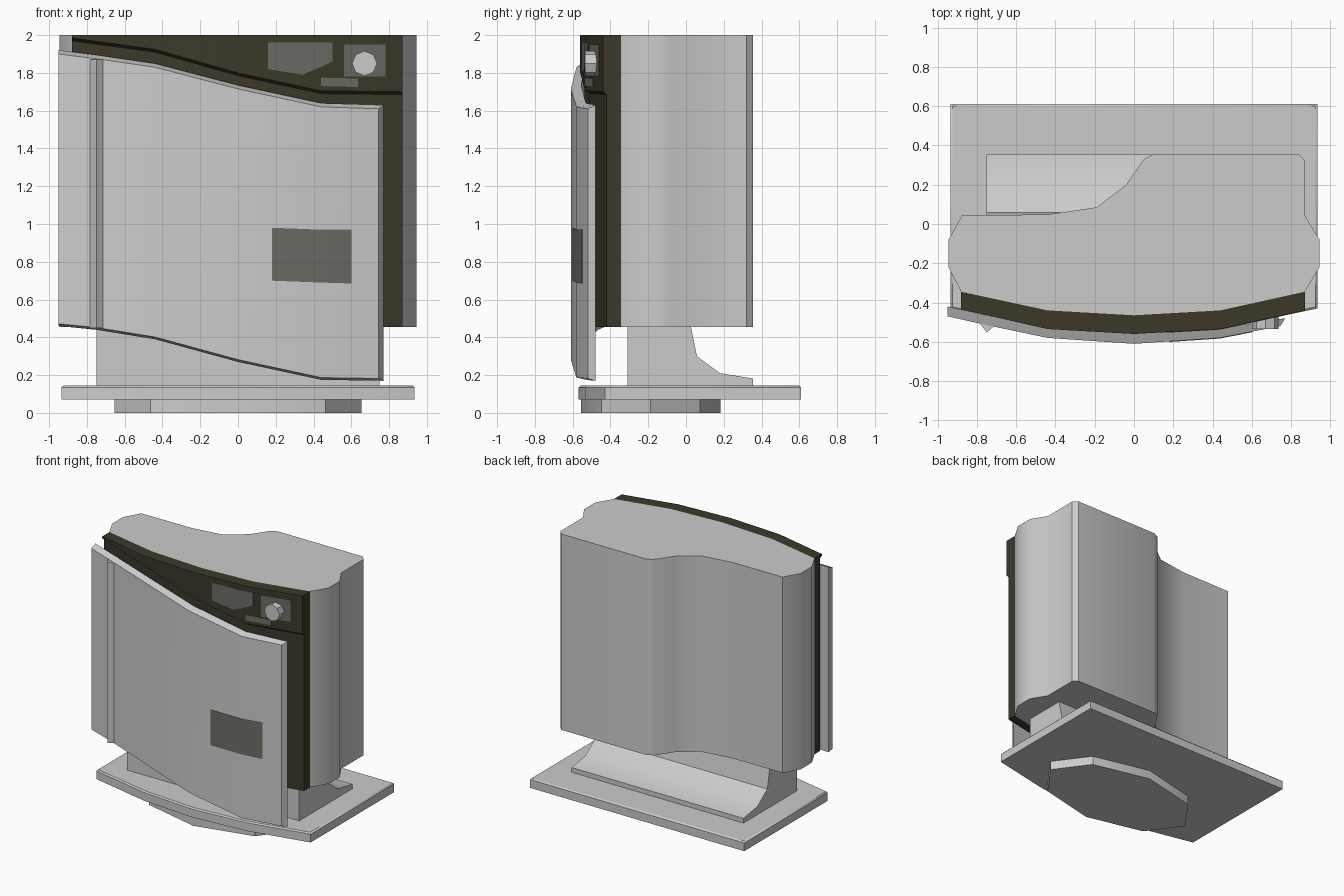
import bpy, bmesh, math

if "Cube" in bpy.data.objects:
    bpy.data.objects.remove(bpy.data.objects["Cube"])


def material(name, rgb):
    m = bpy.data.materials.new(name)
    m.diffuse_color = (*rgb, 1)
    m.use_nodes = True
    m.node_tree.nodes["Principled BSDF"].inputs["Base Color"].default_value = m.diffuse_color
    return m


DARK = material("dark_trim", (0.045, 0.04, 0.022))
GREY = material("display_grey", (0.15, 0.15, 0.13))


def finish(name, verts, faces, mat=None, angle=35):
    me = bpy.data.meshes.new(name)
    me.from_pydata(verts, [], faces)
    bm = bmesh.new()
    bm.from_mesh(me)
    bmesh.ops.recalc_face_normals(bm, faces=bm.faces)
    bm.to_mesh(me)
    bm.free()
    ob = bpy.data.objects.new(name, me)
    bpy.context.collection.objects.link(ob)
    if mat:
        me.materials.append(mat)
    bpy.ops.object.select_all(action='DESELECT')
    ob.select_set(True)
    bpy.context.view_layer.objects.active = ob
    bpy.ops.object.shade_smooth_by_angle(angle=math.radians(angle))
    return ob


def prism(name, pts, lo, hi, axis='z', mat=None):
    """Extrude a closed profile: (x, y) along z, (y, z) along x or (x, z) along y."""
    place = {'z': lambda a, b, h: (a, b, h),
             'x': lambda a, b, h: (h, a, b),
             'y': lambda a, b, h: (a, h, b)}[axis]
    n = len(pts)
    verts = [place(a, b, h) for h in (lo, hi) for a, b in pts]
    faces = [(i, (i + 1) % n, (i + 1) % n + n, i + n) for i in range(n)]
    faces += [tuple(range(n))[::-1], tuple(range(n, 2 * n))]
    return finish(name, verts, faces, mat)


def ring(n, cx, cy, rx, ry):
    return [(cx + rx * math.cos(2 * math.pi * i / n),
             cy + ry * math.sin(2 * math.pi * i / n)) for i in range(n)]


def lerp(curve, x):
    for (x0, y0), (x1, y1) in zip(curve, curve[1:]):
        if x <= x1:
            return y0 + (y1 - y0) * (x - x0) / (x1 - x0)
    return curve[-1][1]


def slab(name, sections, mat=None, cut_top=0, cut_low=0):
    """Curved plate; sections are (front x, front y, back x, back y, top z, low z)."""
    verts, faces = [], []
    for xf, yf, xb, yb, zt, zb in sections:
        verts += [(xf, yf, zb + cut_low), (xf, yf, zt - cut_top),
                  (xb, yb, zt), (xb, yb, zb)]
    for s in range(len(sections) - 1):
        for i in range(4):
            j = (i + 1) % 4
            faces.append((4 * s + i, 4 * s + j, 4 * s + 4 + j, 4 * s + 4 + i))
    e = len(verts) - 4
    faces += [(0, 1, 2, 3), (e + 3, e + 2, e + 1, e)]
    return finish(name, verts, faces, mat)


def decal(name, curve, columns):
    """Thin patch following a front curve; columns are (x, top z, low z)."""
    return slab(name, [(x, lerp(curve, x) - 0.003, x, lerp(curve, x) + 0.01, t, b)
                       for x, t, b in columns], GREY)


# Main housing with the stepped back
prism("housing", [
    (-0.88, -0.345), (-0.44, -0.44), (0, -0.465), (0.44, -0.44), (0.87, -0.345),
    (0.945, -0.22), (0.945, -0.08), (0.872, 0.04), (0.872, 0.32), (0.84, 0.355),
    (0.10, 0.355), (0.05, 0.33), (-0.04, 0.20), (-0.19, 0.085), (-0.44, 0.048),
    (-0.875, 0.045), (-0.945, -0.08), (-0.945, -0.22)], 0.455, 2.0)

# Dark front frame and the raised control panel above the door
xs = [-0.88, -0.44, 0, 0.44, 0.87]
body_y = [-0.345, -0.44, -0.465, -0.44, -0.345]
frame_y = [-0.41, -0.51, -0.538, -0.51, -0.42]
panel = list(zip(xs, [-0.435, -0.535, -0.56, -0.535, -0.44]))
panel_low = [1.97, 1.91, 1.785, 1.69, 1.685]
slab("front_frame", [(x, f, x, b, 2.0, 0.455)
                     for x, f, b in zip(xs, frame_y, body_y)], DARK)
slab("control_panel", [(x, f, x, b, 2.0, z) for (x, f), b, z in
                       zip(panel, frame_y, panel_low)], DARK, cut_low=0.015)

# Curved front door with a slanted top and bottom
slab("front_door", [
    (-0.95, -0.47, -0.95, -0.42, 1.92, 0.46),
    (-0.75, -0.515, -0.75, -0.465, 1.895, 0.44),
    (-0.44, -0.58, -0.44, -0.53, 1.85, 0.39),
    (0, -0.61, 0, -0.555, 1.735, 0.27),
    (0.44, -0.58, 0.44, -0.53, 1.64, 0.175),
    (0.745, -0.52, 0.77, -0.48, 1.63, 0.17)], cut_top=0.02, cut_low=0.012)
prism("door_ridge", [(-0.79, -0.50), (-0.75, -0.552), (-0.712, -0.52)], 0.45, 1.872)

# Flat grey patches on the door and the control panel
door_front = [(-0.44, -0.58), (0, -0.61), (0.44, -0.58), (0.745, -0.52)]
decal("door_patch", door_front, [(0.18, 0.98, 0.70), (0.44, 0.97, 0.69), (0.60, 0.97, 0.685)])
decal("display", panel, [(0.16, 1.96, 1.82), (0.34, 1.96, 1.79),
                         (0.44, 1.96, 1.832), (0.50, 1.96, 1.86)])
decal("knob_plate", panel, [(0.56, 1.95, 1.78), (0.78, 1.95, 1.78)])
decal("button_strip", panel, [(0.44, 1.775, 1.73), (0.635, 1.77, 1.725)])

# Octagonal control knob
prism("control_knob", ring(8, 0.67, 1.85, 0.066, 0.066), -0.535, -0.455, 'y')

# Stand with a swept back, base plate and octagonal foot
prism("stand", [(-0.31, 0.14), (-0.31, 0.46), (0.025, 0.46), (0.058, 0.30),
                (0.18, 0.21), (0.355, 0.182), (0.355, 0.14)], -0.75, 0.75, 'x')
plate = prism("base_plate", [(-0.935, -0.43), (-0.44, -0.535), (0, -0.568), (0.44, -0.535),
                             (0.935, -0.43), (0.935, 0.61), (-0.935, 0.61)], 0.07, 0.145)
bm = bmesh.new()
bm.from_mesh(plate.data)
top_edges = [e for e in bm.edges if all(v.co.z > 0.14 for v in e.verts)]
bmesh.ops.bevel(bm, geom=top_edges, offset=0.01, segments=1, affect='EDGES')
bm.to_mesh(plate.data)
bm.free()
prism("foot", ring(8, 0, -0.187, 0.655, 0.37), 0, 0.075)
